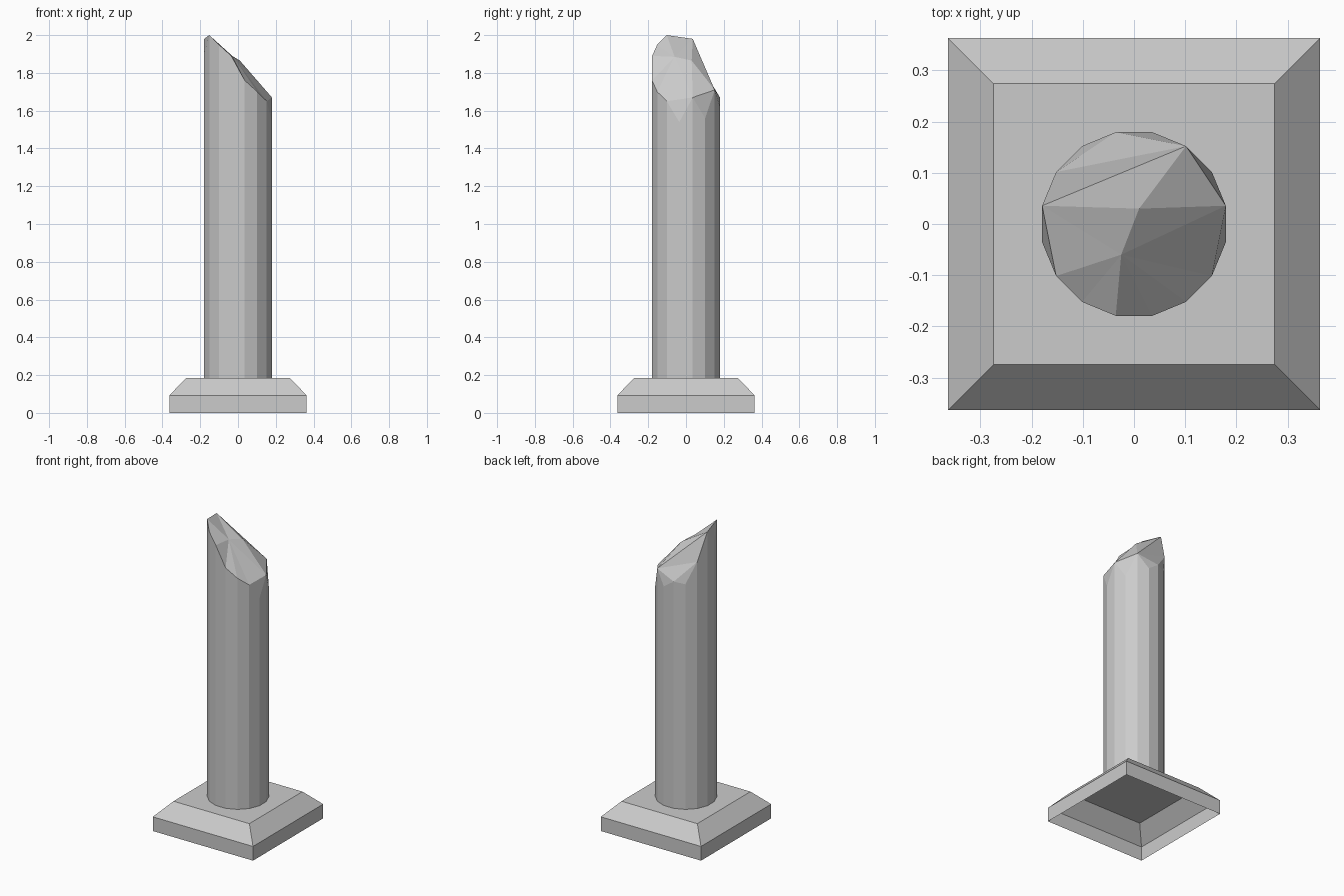
import bpy
import bmesh
from math import cos, sin, pi

cube = bpy.data.objects.get("Cube")
if cube:
    bpy.data.objects.remove(cube)

# Single stone colour
stone = bpy.data.materials.new("grey_stone")
stone.use_nodes = True
colour = (0.6, 0.6, 0.6, 1.0)
stone.diffuse_color = colour
stone.node_tree.nodes["Principled BSDF"].inputs["Base Color"].default_value = colour


def add_object(name, bm):
    """Turn a bmesh into a flat shaded stone object."""
    mesh = bpy.data.meshes.new(name)
    bm.to_mesh(mesh)
    bm.free()
    mesh.materials.append(stone)
    obj = bpy.data.objects.new(name, mesh)
    bpy.context.collection.objects.link(obj)
    return obj


def ring(bm, sides, radius, heights, turn):
    """Regular polygon of vertices, each with its own height."""
    verts = []
    for k in range(sides):
        angle = turn + 2 * pi * k / sides
        verts.append(bm.verts.new((radius * cos(angle), radius * sin(angle), heights[k])))
    return verts


def bridge(bm, lower, upper):
    """Walls between two rings of equal count."""
    for k in range(len(lower)):
        n = (k + 1) % len(lower)
        bm.faces.new((lower[k], lower[n], upper[n], upper[k]))


def fan(bm, hub, rim):
    """Triangles from a hub to each pair along the rim."""
    for a, b in zip(rim, rim[1:]):
        bm.faces.new((hub, a, b))


# Square plinth: an open-bottomed shell with a bevelled upper half
bm = bmesh.new()
profile = [(0.363, 0), (0.363, 0.093), (0.275, 0.185)]
rings = [ring(bm, 4, half * 2 ** 0.5, [z] * 4, pi / 4) for half, z in profile]
for lower, upper in zip(rings, rings[1:]):
    bridge(bm, lower, upper)
bm.faces.new(rings[-1])
add_object("plinth", bm)

# Column shaft with a broken, slanting top
SIDES = 16
RADIUS = 0.183
broken_heights = [1.67, 1.56, 1.71, 1.62, 1.67, 1.66, 1.80, 1.98,
                  1.90, 2.0, 1.95, 1.89, 1.76, 1.70, 1.65, 1.54]
bm = bmesh.new()
foot = ring(bm, SIDES, RADIUS, [0.185] * SIDES, pi / SIDES)
rim = ring(bm, SIDES, RADIUS, broken_heights, pi / SIDES)
bridge(bm, foot, rim)

# Chipped rim corners
for low in (1, 3, 5, 8, 15):
    bm.faces.new((rim[low - 1], rim[low], rim[(low + 1) % SIDES]))

# Fracture surface around two inner points
ridge = bm.verts.new((0.01, 0.03, 1.865))
hollow = bm.verts.new((-0.025, -0.06, 1.885))
fan(bm, rim[2], [rim[4], rim[6], rim[7]])
fan(bm, ridge, [rim[0], rim[2], rim[7]])
fan(bm, hollow, [ridge, rim[7]] + rim[9:15] + [rim[0], ridge])
add_object("broken_column", bm)
